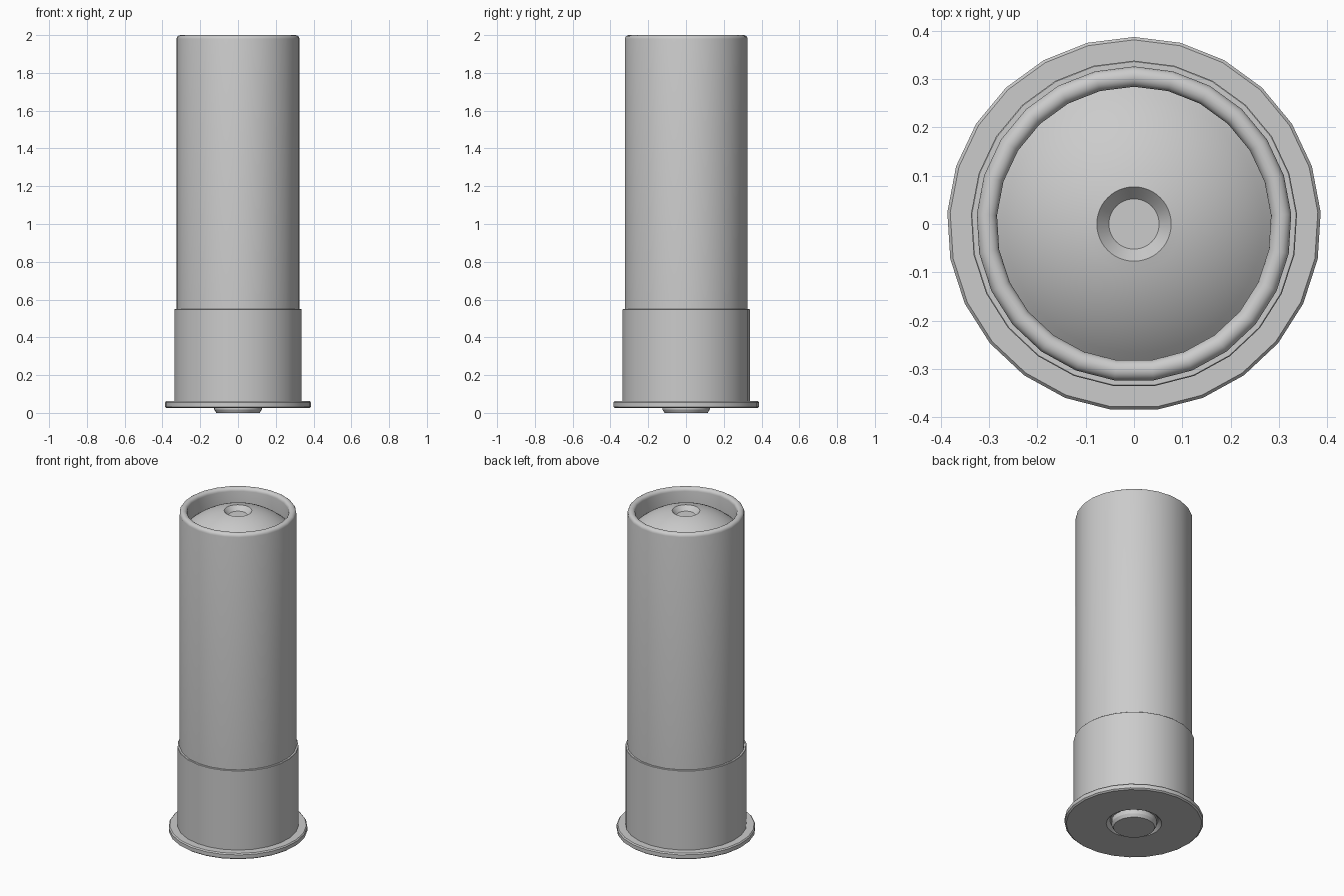
import bpy, bmesh, math

if "Cube" in bpy.data.objects:
    bpy.data.objects.remove(bpy.data.objects["Cube"])


def lathe(name, profile, sides):
    """Revolve (radius, z) points around z; a zero radius closes to a pole."""
    bm = bmesh.new()
    rings = []
    for r, z in profile:
        if r == 0:
            rings.append([bm.verts.new((0, 0, z))] * sides)
            continue
        ring = []
        for k in range(sides):
            a = math.pi / 2 + 2 * math.pi * k / sides
            ring.append(bm.verts.new((r * math.cos(a), r * math.sin(a), z)))
        rings.append(ring)
    for a, b in zip(rings, rings[1:]):
        for k in range(sides):
            n = (k + 1) % sides
            bm.faces.new(list(dict.fromkeys((a[k], a[n], b[n], b[k]))))
    bmesh.ops.recalc_face_normals(bm, faces=bm.faces)
    mesh = bpy.data.meshes.new(name)
    bm.to_mesh(mesh)
    bm.free()
    obj = bpy.data.objects.new(name, mesh)
    bpy.context.collection.objects.link(obj)
    bpy.context.view_layer.objects.active = obj
    obj.select_set(True)
    bpy.ops.object.shade_smooth_by_angle(angle=math.radians(30))
    obj.select_set(False)
    return obj


SIDES = 25

# Flanged base cup with a shallow recess underneath
lathe("base_cup", [
    (0, 0.045), (0.135, 0.045), (0.155, 0.025), (0.378, 0.025),
    (0.387, 0.032), (0.387, 0.055), (0.381, 0.062), (0.338, 0.062),
    (0.338, 0.548), (0.336, 0.55), (0.326, 0.55)], SIDES)

# Raised cap in the middle of the underside
lathe("primer_cap", [(0.126, 0.044), (0.126, 0.018), (0.115, 0), (0, 0)], SIDES)

# Tube with a rolled top lip
lip = []
for i in range(9):
    a = math.pi * i / 8
    lip.append((0.305 + 0.021 * math.cos(a), 1.98 + 0.02 * math.sin(a)))
lathe("tube", [(0.326, 0.53)] + lip + [(0.284, 1.87)], SIDES)

# Domed slug nose with a conical dimple
R = 0.424
dome = []
for i in range(11):
    r = 0.287 + (0.077 - 0.287) * i / 10
    dome.append((r, 2.0 - R + math.sqrt(R * R - r * r)))
lathe("domed_nose", dome + [(0.052, 1.965), (0, 1.965)], 48)
